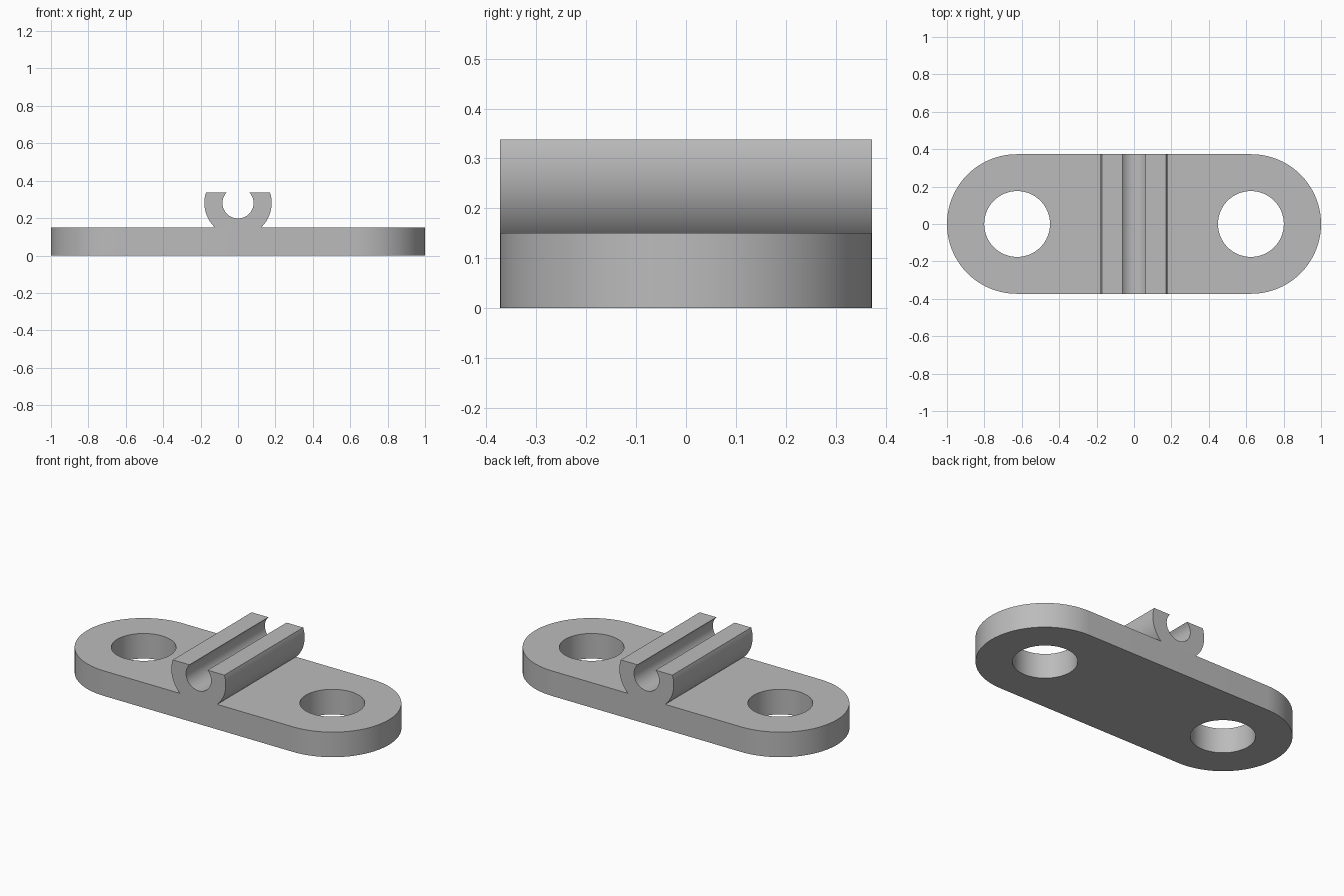
import bpy
import bmesh
from math import pi, cos, sin, asin, radians
from mathutils import Matrix

cube = bpy.data.objects.get("Cube")
if cube:
    bpy.data.objects.remove(cube, do_unlink=True)

HALF_WIDTH = 0.373
PLATE_TOP = 0.15
HOLE_X = 0.625

grey = bpy.data.materials.new("plain grey")
grey.use_nodes = True
colour = (0.5, 0.5, 0.5, 1)
grey.diffuse_color = colour
grey.node_tree.nodes["Principled BSDF"].inputs["Base Color"].default_value = colour


def arc(cx, cy, r, start, end, steps):
    """Points along an arc, both ends included."""
    angles = [start + (end - start) * i / steps for i in range(steps + 1)]
    return [(cx + r * cos(a), cy + r * sin(a)) for a in angles]


def extrude_profile(name, loops, depth, matrix):
    """Fill closed loops (the first outer, the rest holes) and extrude them."""
    bm = bmesh.new()
    for loop in loops:
        verts = [bm.verts.new((x, y, 0)) for x, y in loop]
        for a, b in zip(verts, verts[1:] + verts[:1]):
            bm.edges.new((a, b))
    bmesh.ops.triangle_fill(bm, edges=bm.edges[:], use_beauty=True, normal=(0, 0, 1))
    result = bmesh.ops.extrude_face_region(bm, geom=bm.faces[:], use_keep_orig=True)
    top = [g for g in result["geom"] if isinstance(g, bmesh.types.BMVert)]
    bmesh.ops.translate(bm, verts=top, vec=(0, 0, depth))
    bmesh.ops.transform(bm, matrix=matrix, verts=bm.verts[:])
    bmesh.ops.recalc_face_normals(bm, faces=bm.faces[:])
    mesh = bpy.data.meshes.new(name)
    bm.to_mesh(mesh)
    bm.free()
    mesh.materials.append(grey)
    obj = bpy.data.objects.new(name, mesh)
    bpy.context.collection.objects.link(obj)
    bpy.ops.object.select_all(action="DESELECT")
    obj.select_set(True)
    bpy.context.view_layer.objects.active = obj
    bpy.ops.object.shade_smooth_by_angle(angle=radians(30))
    return obj


# Base plate: rounded slot outline with two mounting holes
end_x = 1 - HALF_WIDTH
outline = (arc(end_x, 0, HALF_WIDTH, -pi / 2, pi / 2, 40)
           + arc(-end_x, 0, HALF_WIDTH, pi / 2, 3 * pi / 2, 40))
holes = [arc(side * HOLE_X, 0, 0.176, 0, 2 * pi, 64)[:-1] for side in (-1, 1)]
extrude_profile("base_plate", [outline] + holes, PLATE_TOP, Matrix())

# Cable clip: open ring with a flat top, running across the plate
CENTRE_Z, OUTER, INNER, CLIP_TOP = 0.281, 0.18, 0.083, 0.338
low = asin((PLATE_TOP - CENTRE_Z) / OUTER)
high = asin((CLIP_TOP - CENTRE_Z) / OUTER)
mouth = asin((CLIP_TOP - CENTRE_Z) / INNER)
profile = (arc(0, CENTRE_Z, OUTER, low, high, 24)
           + arc(0, CENTRE_Z, INNER, mouth, -pi - mouth, 48)
           + arc(0, CENTRE_Z, OUTER, pi - high, pi - low, 24))
upright = Matrix.Translation((0, HALF_WIDTH, 0)) @ Matrix.Rotation(pi / 2, 4, "X")
extrude_profile("cable_clip", [profile], 2 * HALF_WIDTH, upright)
